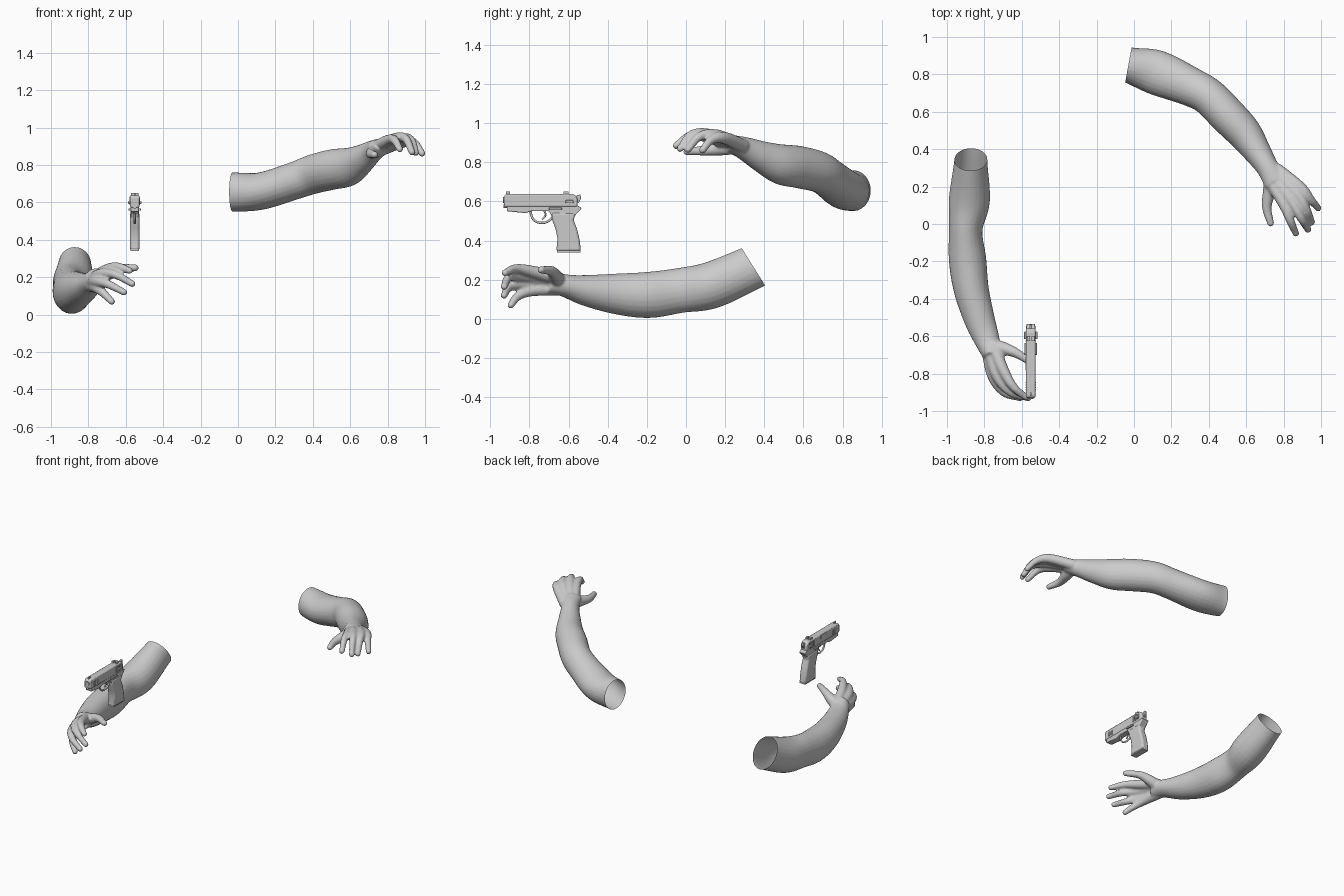
import bpy
import bmesh
import math
from mathutils import Vector

cube = bpy.data.objects.get("Cube")
if cube:
    bpy.data.objects.remove(cube, do_unlink=True)

grey = bpy.data.materials.new("plain grey")
grey.use_nodes = True
colour = (0.6, 0.6, 0.6, 1)
grey.diffuse_color = colour
grey.node_tree.nodes["Principled BSDF"].inputs["Base Color"].default_value = colour


def make_object(name, bm):
    bmesh.ops.recalc_face_normals(bm, faces=bm.faces)
    mesh = bpy.data.meshes.new(name)
    bm.to_mesh(mesh)
    bm.free()
    mesh.materials.append(grey)
    obj = bpy.data.objects.new(name, mesh)
    bpy.context.collection.objects.link(obj)
    bpy.ops.object.select_all(action="DESELECT")
    obj.select_set(True)
    bpy.context.view_layer.objects.active = obj
    return obj


def spline(points, steps=6):
    """Smooth path through points; extra components carry the radii."""
    pts = [Vector(p) for p in points]
    pts = [pts[0] * 2 - pts[1]] + pts + [pts[-1] * 2 - pts[-2]]
    out = []
    for a, b, c, d in zip(pts, pts[1:], pts[2:], pts[3:]):
        for i in range(steps):
            t = i / steps
            out.append(b + (c - a) * (t / 2) + (a * 2 - b * 5 + c * 4 - d) * (t * t / 2)
                       + (b * 3 - a - c * 3 + d) * (t ** 3 / 2))
    return out + [pts[-2]]


def loft(bm, points, sides=24):
    """Closed tube with elliptical sections along a smooth path."""
    path = spline(points)
    rings = []
    for i, p in enumerate(path):
        ahead, behind = path[min(i + 1, len(path) - 1)], path[max(i - 1, 0)]
        along = (Vector(ahead[:3]) - Vector(behind[:3])).normalized()
        side = along.cross(Vector((0, 0, 1))).normalized()
        up = side.cross(along)
        ring = []
        for k in range(sides):
            a = math.tau * k / sides
            ring.append(bm.verts.new(Vector(p[:3]) + side * (p[3] * math.cos(a))
                                     + up * (p[-1] * math.sin(a))))
        rings.append(ring)
    for r, s in zip(rings, rings[1:]):
        for k in range(sides):
            j = (k + 1) % sides
            bm.faces.new((r[k], r[j], s[j], s[k]))
    bm.faces.new(rings[0])
    bm.faces.new(rings[-1])


def ball(bm, centre, radius):
    made = bmesh.ops.create_icosphere(bm, subdivisions=3, radius=radius)
    bmesh.ops.translate(bm, verts=made["verts"], vec=centre)


def make_arm(name, sections, wrist, fingers, thumb, cut_point, cut_normal):
    bm = bmesh.new()
    loft(bm, sections)
    wrist = Vector(wrist)
    middle = sum((Vector(f[0]) for f in fingers), Vector()) / len(fingers)
    # Fingers run from the wrist through knuckle and joint to a round tip
    for chain in fingers:
        root = wrist + (Vector(chain[0]) - middle) * 0.5
        radii = (0.036, 0.031, 0.023, 0.018)
        loft(bm, [(*p, r) for p, r in zip((root, *chain), radii)], 14)
        ball(bm, chain[-1], 0.0185)
    root = wrist.lerp(Vector(thumb[0]), 0.2)
    loft(bm, [(*p, r) for p, r in zip((root, *thumb), (0.04, 0.036, 0.026, 0.019))], 14)
    ball(bm, thumb[-1], 0.0195)
    arm = make_object(name, bm)
    # Fuse everything into one skin
    fuse = arm.modifiers.new("fuse", "REMESH")
    fuse.mode = "VOXEL"
    fuse.voxel_size = 0.007
    relax = arm.modifiers.new("relax", "SMOOTH")
    relax.factor = 0.5
    relax.iterations = 6
    for m in ("fuse", "relax"):
        bpy.ops.object.modifier_apply(modifier=m)
    # Slice the upper end open
    bm = bmesh.new()
    bm.from_mesh(arm.data)
    bmesh.ops.bisect_plane(bm, geom=bm.verts[:] + bm.edges[:] + bm.faces[:],
                           plane_co=cut_point, plane_no=cut_normal, clear_outer=True)
    bm.to_mesh(arm.data)
    bm.free()
    bpy.ops.object.shade_smooth()


# Right arm, palm turned inwards: x, y, z, half width, half height
make_arm("right_arm",
         [(-.865, .5, .33, .085, .11), (-.872, .345, .265, .088, .112),
          (-.88, .13, .172, .11, .12), (-.9, -.03, .145, .09, .115),
          (-.89, -.19, .122, .1, .118), (-.87, -.35, .127, .094, .105),
          (-.826, -.51, .145, .082, .08), (-.786, -.62, .17, .068, .058),
          (-.76, -.7, .19, .05, .06)],
         (-.775, -.65, .18),
         [[(-.7, -.78, .24), (-.645, -.87, .257), (-.58, -.925, .235)],
          [(-.735, -.805, .215), (-.66, -.9, .215), (-.565, -.93, .165)],
          [(-.755, -.81, .178), (-.695, -.9, .163), (-.61, -.93, .12)],
          [(-.755, -.79, .145), (-.72, -.86, .115), (-.675, -.895, .07)]],
         [(-.7, -.665, .215), (-.63, -.69, .245), (-.55, -.74, .25)],
         (-.872, .345, .265), (0, .845, .53))

# Left arm, palm turned down
make_arm("left_arm",
         [(-.15, .9, .65, .08, .1), (-.03, .852, .655, .095, .105),
          (.12, .81, .66, .12, .1), (.3, .735, .715, .105, .1),
          (.4, .68, .75, .1, .105), (.5, .58, .775, .1, .108),
          (.59, .485, .79, .093, .103), (.66, .385, .83, .074, .08),
          (.715, .3, .87, .06, .06), (.76, .22, .9, .065, .042)],
         (.74, .27, .885),
         [[(.8, .11, .93), (.835, .02, .935), (.865, -.05, .885)],
          [(.84, .125, .94), (.895, .03, .942), (.93, -.03, .87)],
          [(.875, .155, .938), (.925, .07, .932), (.95, .01, .865)],
          [(.89, .195, .925), (.945, .13, .915), (.984, .085, .862)]],
         [(.725, .18, .87), (.71, .09, .86), (.73, .005, .855)],
         (-.03, .85, .655), (-.98, .18, 0))

GUN_X = -0.552


def plate(name, outline, width, bevel=0.004, x=GUN_X):
    """Side outline (y, z) given thickness across x."""
    bm = bmesh.new()
    face = bm.faces.new([bm.verts.new((x - width / 2, y, z)) for y, z in outline])
    made = bmesh.ops.extrude_face_region(bm, geom=[face])
    bmesh.ops.translate(bm, vec=(width, 0, 0),
                        verts=[v for v in made["geom"] if isinstance(v, bmesh.types.BMVert)])
    obj = make_object(name, bm)
    if bevel:
        mod = obj.modifiers.new("bevel", "BEVEL")
        mod.width = bevel
        mod.segments = 2
    bpy.ops.object.shade_smooth_by_angle(angle=math.radians(35))


def box(name, y0, y1, z0, z1, width, x=GUN_X, bevel=0):
    plate(name, [(y0, z0), (y1, z0), (y1, z1), (y0, z1)], width, bevel, x)


def tube(name, path, radius):
    bm = bmesh.new()
    loft(bm, [(GUN_X, y, z, radius) for y, z in path], 12)
    make_object(name, bm)
    bpy.ops.object.shade_smooth_by_angle(angle=math.radians(50))


# Pistol body
plate("slide", [(-.93, .572), (-.93, .628), (-.92, .638), (-.575, .638),
                (-.555, .618), (-.555, .572)], .05, .008)
plate("frame", [(-.915, .576), (-.915, .55), (-.82, .54), (-.79, .55), (-.7, .55),
                (-.685, .52), (-.6, .5), (-.565, .53), (-.533, .565), (-.555, .58)], .046)
plate("grip", [(-.69, .545), (-.682, .5), (-.667, .46), (-.657, .41), (-.663, .345),
               (-.537, .345), (-.543, .4), (-.557, .46), (-.575, .505), (-.562, .54)],
      .052, .011)
box("magazine_base", -.66, -.54, .34, .35, .044)

# Muzzle, trigger and guard
tube("barrel", [(-.936, .607), (-.9, .607)], .016)
tube("recoil_rod", [(-.932, .575), (-.9, .575)], .009)
tube("trigger_guard", [(-.795, .55), (-.785, .515), (-.76, .494), (-.72, .492),
                       (-.69, .51), (-.675, .53)], .006)
tube("trigger", [(-.725, .555), (-.718, .53), (-.735, .508)], .005)

# Sights and hammer
box("front_sight", -.92, -.9, .635, .65, .008)
for side in (-1, 1):
    box("rear_sight", -.625, -.6, .635, .65, .014, GUN_X + side * .012)
plate("hammer", [(-.56, .6), (-.56, .63), (-.54, .635), (-.536, .615), (-.55, .59)], .014, .002)

# Raised details on both sides
for side in (-1, 1):
    x = GUN_X + side * .026
    for i in range(5):
        y = -.64 + i * .013
        box("slide_rib", y, y + .005, .585, .625, .005, x)
    for i in range(4):
        y = -.89 + i * .013
        box("front_rib", y, y + .005, .585, .615, .005, x)
    box("slide_catch", -.7, -.635, .556, .568, .014, x, .002)
    box("safety_lever", -.615, -.575, .592, .606, .018, x, .002)
box("ejection_port", -.78, -.71, .608, .632, .006, GUN_X - .025)
